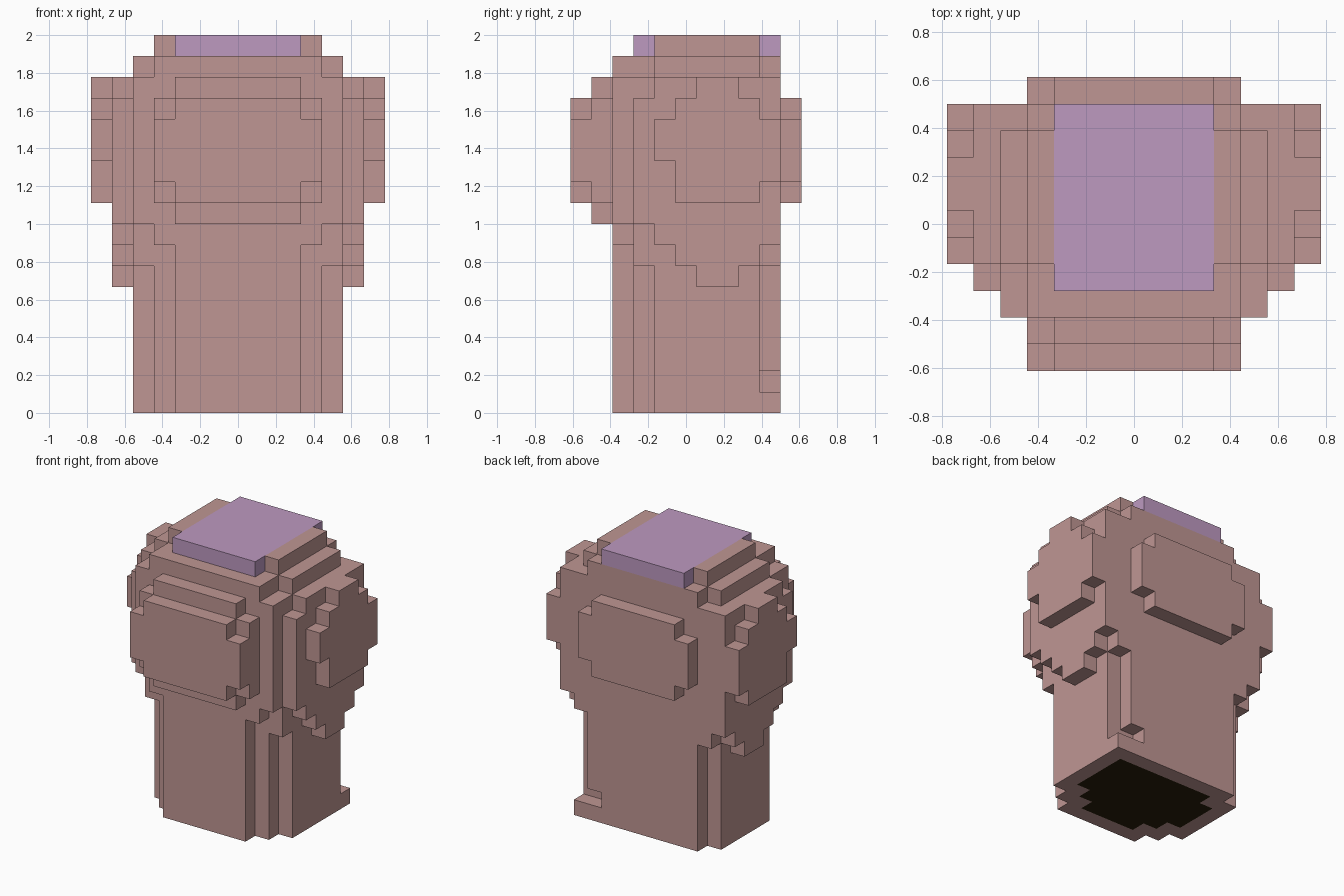
import bpy, bmesh
from mathutils import Vector
from itertools import product

if "Cube" in bpy.data.objects:
    bpy.data.objects.remove(bpy.data.objects["Cube"], do_unlink=True)

U = 1 / 9          # size of one block
MID_Y = 5.5        # block rows run from 0 (front) to 11 (back)


def material(name, rgb):
    m = bpy.data.materials.new(name)
    m.use_nodes = True
    col = (*rgb, 1)
    m.diffuse_color = col
    bsdf = m.node_tree.nodes["Principled BSDF"]
    bsdf.inputs["Base Color"].default_value = col
    bsdf.inputs["Roughness"].default_value = 0.9
    return m


SKIN = material("dusty pink", (0.52, 0.305, 0.292))
LILAC = material("lilac", (0.51, 0.32, 0.53))
DARK = material("dark brown", (0.02, 0.013, 0.003))


def cells(x0, x1, y0, y1, z0, z1):
    return set(product(range(x0, x1), range(y0, y1), range(z0, z1)))


def centred(boxes):
    """Union of boxes (half width, y0, y1, z0, z1) symmetric in x."""
    out = set()
    for w, y0, y1, z0, z1 in boxes:
        out |= cells(-w, w, y0, y1, z0, z1)
    return out


def build(name, blocks, mats, rule=None):
    """Skin a set of blocks with its outer faces and merge the flat areas."""
    bm = bmesh.new()
    verts = {}

    def vert(p):
        if p not in verts:
            verts[p] = bm.verts.new((p[0] * U, (p[1] - MID_Y) * U, p[2] * U))
        return verts[p]

    for c in sorted(blocks):
        for axis, side in product(range(3), (0, 1)):
            n = list(c)
            n[axis] += 2 * side - 1
            if tuple(n) in blocks:
                continue
            a, b = (axis + 1) % 3, (axis + 2) % 3
            ring = []
            for da, db in ((0, 0), (1, 0), (1, 1), (0, 1)):
                p = list(c)
                p[axis] += side
                p[a] += da
                p[b] += db
                ring.append(vert(tuple(p)))
            face = bm.faces.new(ring if side else ring[::-1])
            if rule:
                face.material_index = rule(c, axis, side)
    bmesh.ops.dissolve_limit(bm, angle_limit=0.01, verts=bm.verts[:],
                             edges=bm.edges[:], delimit={'MATERIAL'})
    me = bpy.data.meshes.new(name)
    bm.to_mesh(me)
    bm.free()
    for m in mats:
        me.materials.append(m)
    ob = bpy.data.objects.new(name, me)
    bpy.context.collection.objects.link(ob)
    return ob


# Body: neck column, rounded head and cheeks
body = centred([
    (3, 2, 10, 0, 17), (4, 3, 10, 0, 17), (5, 4, 9, 0, 17),
    (4, 2, 10, 8, 17), (5, 3, 10, 7, 16), (5, 2, 10, 9, 16),
    (6, 3, 10, 9, 15), (6, 4, 10, 8, 16), (6, 5, 9, 7, 8), (6, 6, 8, 6, 7),
])
# Small heel at the back left corner with a gap above it
body |= cells(4, 5, 9, 10, 0, 1)
body -= cells(3, 4, 9, 10, 1, 2)


def underside(c, axis, side):
    """Dark patch on the base, one block in from the rim."""
    if axis != 2 or side or c[2] != 0:
        return 0
    around = product((-1, 0, 1), repeat=2)
    return int(all((c[0] + i, c[1] + j, 0) in body for i, j in around))


build("body", body, [SKIN, DARK], underside)

# Stepped front plate and matching back plate
build("front_plate", centred([
    (3, 1, 2, 9, 16), (4, 1, 2, 10, 15),
    (3, 0, 1, 10, 15), (4, 0, 1, 11, 14)]), [SKIN])
build("back_plate", centred([(3, 10, 11, 10, 15), (4, 10, 11, 11, 14)]), [SKIN])

# Ears: rows of (y0, y1, z0, z1), mirrored to both sides
EAR = [(5, 9, 10, 11), (5, 10, 11, 12), (4, 10, 12, 14), (5, 9, 14, 15), (6, 8, 15, 16)]
for name, x0 in (("left_ear", 6), ("right_ear", -7)):
    ear = set()
    for row in EAR:
        ear |= cells(x0, x0 + 1, *row)
    build(name, ear, [SKIN])

# Crown: lilac centre with a skin-coloured strip along each side
build("crown", centred([(3, 3, 10, 17, 18)]), [LILAC])
for name, x0 in (("left_crown_strip", 3), ("right_crown_strip", -4)):
    build(name, cells(x0, x0 + 1, 4, 9, 17, 18), [SKIN])
